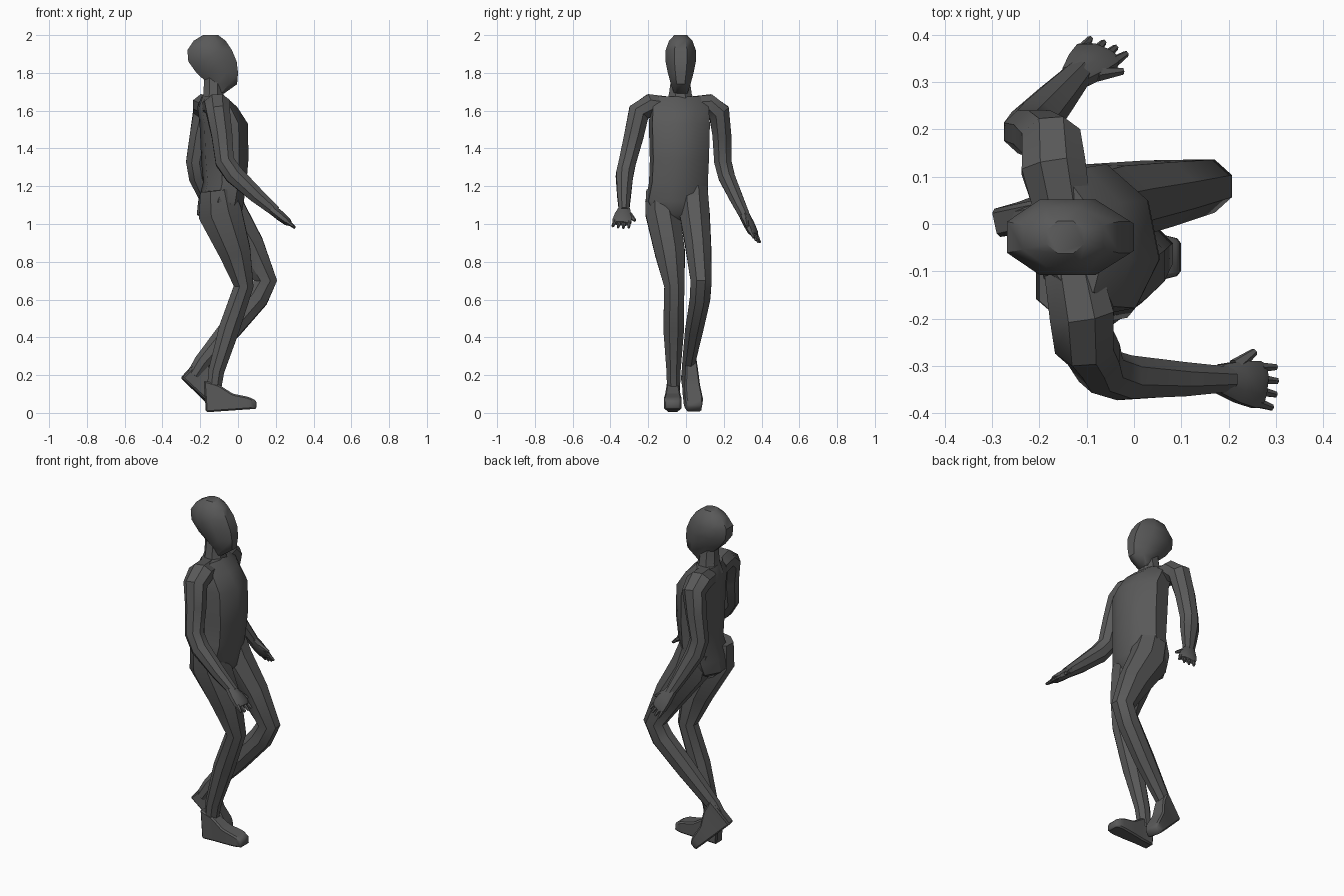
import bpy, bmesh, math
from mathutils import Vector

cube = bpy.data.objects.get("Cube")
if cube:
    bpy.data.objects.remove(cube, do_unlink=True)

grey = bpy.data.materials.new("dark grey")
grey.use_nodes = True
grey.diffuse_color = (.1, .1, .1, 1)
grey.node_tree.nodes["Principled BSDF"].inputs["Base Color"].default_value = (.1, .1, .1, 1)

FORWARD, SIDE, UP = Vector((1, 0, 0)), Vector((0, 1, 0)), Vector((0, 0, 1))


def loft(name, rings, ref=FORWARD, axis=None, sides=8, bevel=0):
    """Skin a tube through rings (x, y, z, half size along ref, half size across)."""
    bm = bmesh.new()
    centres = [Vector(r[:3]) for r in rings]
    grow = 1 / math.cos(math.pi / sides)
    loops = []
    for i, ring in enumerate(rings):
        before, after = centres[max(i - 1, 0)], centres[min(i + 1, len(rings) - 1)]
        here = centres[i]
        t = axis or ((here - before).normalized() + (after - here).normalized()).normalized()
        u = (ref - t * ref.dot(t)).normalized()
        v = t.cross(u)
        loop = []
        for k in range(sides):
            ang = 2 * math.pi * (k + .5) / sides
            loop.append(bm.verts.new(here + grow * (u * ring[3] * math.cos(ang)
                                                    + v * ring[4] * math.sin(ang))))
        loops.append(loop)
    for low, high in zip(loops, loops[1:]):
        for k in range(sides):
            n = (k + 1) % sides
            bm.faces.new((low[k], low[n], high[n], high[k]))
    bm.faces.new(loops[0][::-1])
    bm.faces.new(loops[-1])
    if bevel:
        bmesh.ops.bevel(bm, geom=bm.edges[:], offset=bevel, segments=1, affect='EDGES')
    bmesh.ops.recalc_face_normals(bm, faces=bm.faces)
    mesh = bpy.data.meshes.new(name)
    bm.to_mesh(mesh)
    bm.free()
    mesh.materials.append(grey)
    obj = bpy.data.objects.new(name, mesh)
    bpy.context.collection.objects.link(obj)
    bpy.ops.object.select_all(action='DESELECT')
    obj.select_set(True)
    bpy.context.view_layer.objects.active = obj
    bpy.ops.object.shade_smooth_by_angle(angle=math.radians(38))
    return obj


def hand(side, wrist, tip, across):
    """Flat palm with four short fingers and a thumb."""
    wrist, tip = Vector(wrist), Vector(tip)
    along = (tip - wrist).normalized()
    across = (across - along * across.dot(along)).normalized()
    length = (tip - wrist).length
    steps = ((-.1, .03, .026), (.3, .044, .026), (.65, .05, .022), (.8, .042, .014))
    loft(side + "_palm", [(*(wrist + along * length * s), a, b) for s, a, b in steps], across)
    for i in range(4):
        offset = across * (i - 1.5) * .025
        start = wrist + along * length * .7 + offset
        end = wrist + along * length * (1.08 - .05 * abs(i - 1.5)) + offset * 1.15
        loft(f"{side}_finger_{i + 1}", [(*start, .01, .011), (*end, .006, .006)], across, sides=6)
    start = wrist + along * length * .2 + across * .03
    end = wrist + along * length * .55 + across * .068
    loft(side + "_thumb", [(*start, .015, .014), (*end, .007, .007)], across, sides=6)


def foot(side, heel, toe_dir):
    """Wedge shaped foot from heel to toe, standing on its sole line."""
    heel, d = Vector(heel), Vector(toe_dir).normalized()
    across = UP.cross(d).normalized()
    up = d.cross(across)
    steps = ((0, .03, .085), (.08, .034, .07), (.15, .042, .044), (.23, .048, .033), (.27, .038, .022))
    rings = [(*(heel + d * s + up * h), w, h) for s, w, h in steps]
    loft(side + "_foot", rings, across, axis=d, sides=4, bevel=.008)


# Head, neck and torso, stacked from level rings
loft("head", [
    (-.1, -.028, 1.69, .025, .035), (-.08, -.028, 1.74, .075, .052),
    (-.11, -.028, 1.8, .11, .068), (-.135, -.028, 1.86, .128, .08),
    (-.15, -.028, 1.92, .118, .08), (-.15, -.028, 1.97, .085, .062),
    (-.145, -.028, 2, .04, .034)], axis=UP)
loft("neck", [
    (-.13, -.03, 1.62, .075, .08), (-.13, -.03, 1.69, .052, .06),
    (-.13, -.03, 1.8, .05, .045)], axis=UP)
loft("torso", [
    (-.1, -.05, .99, .04, .04), (-.1, -.05, 1.05, .11, .13),
    (-.09, -.05, 1.12, .11, .16), (-.07, -.04, 1.22, .105, .15),
    (-.07, -.035, 1.34, .115, .15), (-.075, -.035, 1.53, .118, .155),
    (-.11, -.035, 1.62, .095, .15), (-.13, -.035, 1.675, .055, .115)],
    ref=Vector((1, .2, 0)), axis=UP)

# Arms run from the collar over the shoulder to the wrist
loft("right_arm", [
    (-.13, -.1, 1.62, .06, .055), (-.11, -.19, 1.63, .068, .058),
    (-.105, -.25, 1.59, .062, .058), (-.085, -.275, 1.47, .055, .052),
    (-.07, -.31, 1.33, .05, .046), (-.02, -.325, 1.26, .05, .046),
    (.1, -.328, 1.15, .04, .036), (.2, -.328, 1.065, .028, .026)],
    ref=Vector((1, 0, .01)))
loft("left_arm", [
    (-.15, .03, 1.62, .06, .055), (-.17, .12, 1.63, .068, .058),
    (-.175, .175, 1.59, .062, .058), (-.2, .19, 1.47, .055, .05),
    (-.225, .195, 1.33, .05, .046), (-.21, .215, 1.25, .05, .044),
    (-.165, .265, 1.14, .04, .036), (-.115, .32, 1.025, .028, .026)])
hand("right", (.19, -.328, 1.07), (.295, -.345, .985), SIDE)
hand("left", (-.12, .315, 1.035), (-.055, .375, .915), Vector((1, -.4, .3)))

# Legs: the right one stands, the left one is bent with its foot behind
loft("right_leg", [
    (-.11, -.13, 1.18, .09, .08), (-.095, -.125, 1.06, .115, .09),
    (-.015, -.085, .85, .083, .08), (.03, -.062, .67, .052, .053),
    (-.045, -.065, .45, .055, .055), (-.115, -.066, .22, .042, .037),
    (-.13, -.066, .1, .036, .034)])
loft("left_leg", [
    (-.09, .035, 1.18, .09, .08), (-.06, .045, 1.06, .105, .08),
    (.055, .065, .88, .085, .068), (.145, .08, .7, .062, .056),
    (.1, .075, .61, .062, .054), (-.035, .045, .45, .058, .048),
    (-.19, .015, .27, .042, .034), (-.235, .008, .2, .036, .032)])
foot("right", (-.17, -.07, .003), (1, 0, .07))
foot("left", (-.3, 0, .185), (.7, .15, -.66))
